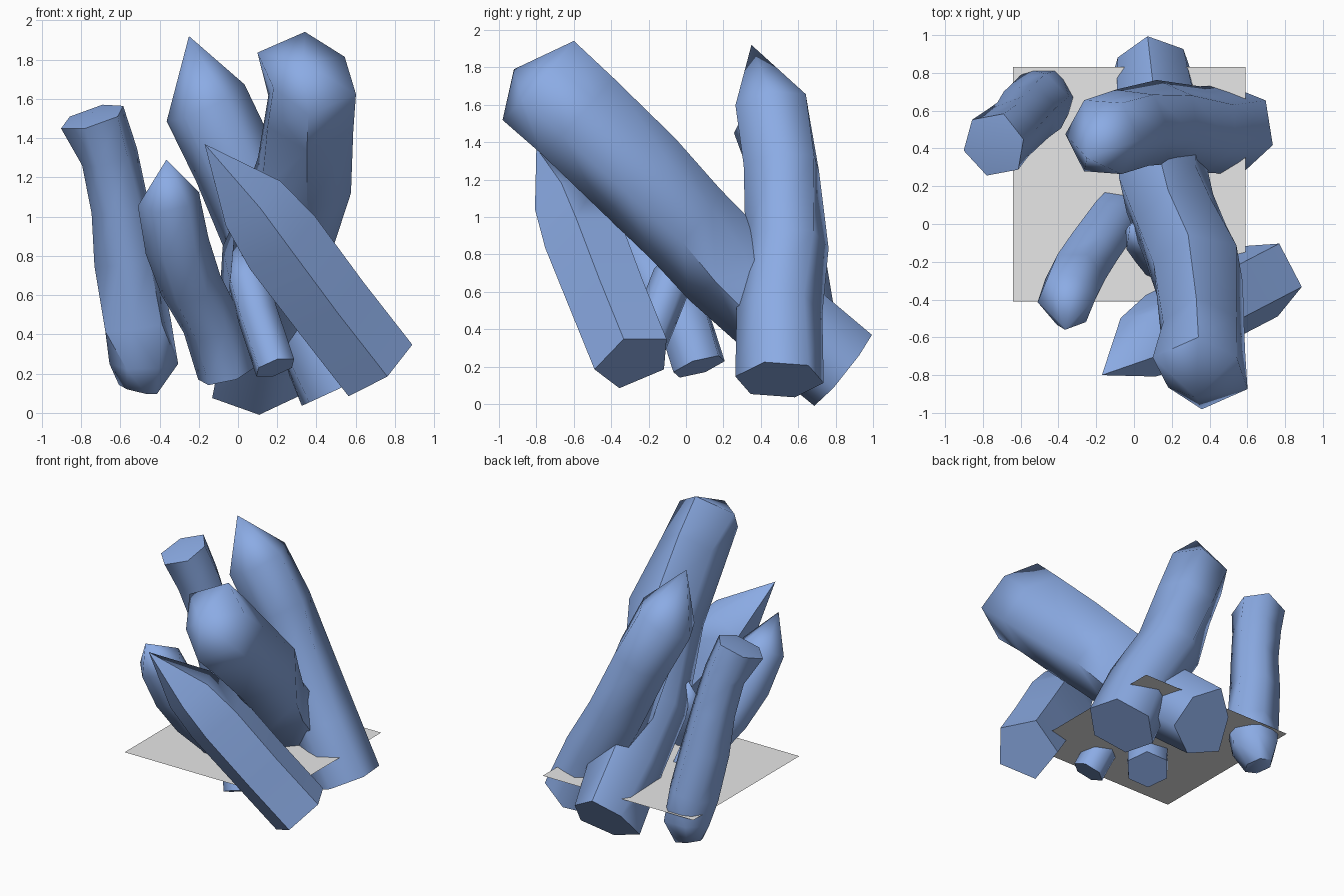
import bpy, bmesh, math
from mathutils import Vector

old = bpy.data.objects.get("Cube")
if old:
    bpy.data.objects.remove(old, do_unlink=True)


def material(name, rgb):
    m = bpy.data.materials.new(name)
    m.use_nodes = True
    m.diffuse_color = (*rgb, 1)
    m.node_tree.nodes["Principled BSDF"].inputs["Base Color"].default_value = (*rgb, 1)
    return m


blue = material("crystal blue", (0.26, 0.41, 0.78))
grey = material("ground grey", (0.8, 0.8, 0.8))


def finish(name, bm, mat):
    mesh = bpy.data.meshes.new(name)
    bm.to_mesh(mesh)
    bm.free()
    mesh.materials.append(mat)
    obj = bpy.data.objects.new(name, mesh)
    bpy.context.collection.objects.link(obj)
    return obj


def crystal(name, path, tip, phase=0, dents=None, sides=6):
    """Sweep a polygon along (x, y, z, radius) points and close it at a tip.
    dents maps (ring, corner) to a radius factor."""
    dents = dents or {}
    bm = bmesh.new()
    pts = [Vector(p[:3]) for p in path]
    rings = []
    for i, p in enumerate(path):
        t = (pts[min(i + 1, len(pts) - 1)] - pts[max(i - 1, 0)]).normalized()
        up = Vector((0, 0, 1))
        u = (up - t * up.dot(t)).normalized()
        v = t.cross(u)
        ring = []
        for k in range(sides):
            a = math.radians(phase) + math.tau * k / sides
            r = p[3] * dents.get((i, k), 1)
            ring.append(bm.verts.new(pts[i] + r * (u * math.cos(a) + v * math.sin(a))))
        rings.append(ring)
    for a, b in zip(rings, rings[1:]):
        for k in range(sides):
            n = (k + 1) % sides
            bm.faces.new((a[k], a[n], b[n], b[k]))
    bm.faces.new(rings[0][::-1])
    apex = bm.verts.new(tip)
    for k in range(sides):
        bm.faces.new((rings[-1][k], rings[-1][(k + 1) % sides], apex))
    bmesh.ops.recalc_face_normals(bm, faces=bm.faces)
    obj = finish(name, bm, blue)
    for poly in obj.data.polygons:
        poly.use_smooth = True
    obj.data.set_sharp_from_angle(angle=math.radians(65))
    return obj


# Pointed crystals
crystal("tall_back_crystal",
        [(.53, .5, .13, .24), (.36, .5, .5, .23), (.15, .54, .85, .225),
         (-.01, .51, 1.26, .22), (-.165, .46, 1.58, .22)],
        (-.25, .35, 1.92), phase=-20)
crystal("curved_front_crystal",
        [(-.06, .07, .2, .15), (-.13, -.01, .45, .155), (-.24, -.17, .65, .16),
         (-.31, -.29, .85, .165), (-.355, -.4, 1.09, .16)],
        (-.365, -.56, 1.29))
crystal("leaning_front_crystal",
        [(.71, -.28, .23, .22), (.46, -.41, .55, .22), (.21, -.54, .88, .225),
         (.06, -.63, 1.08, .19)],
        (-.17, -.8, 1.37), phase=36, sides=5)
crystal("small_crystal",
        [(.19, -.25, .23, .11), (.1, -.14, .5, .11), (.05, -.07, .68, .11)],
        (-.02, 0, .9), phase=30)

# Broken crystals with dented flanks
crystal("large_broken_crystal",
        [(.09, .84, .18, .245), (.13, .5, .46, .25), (.17, .2, .75, .27),
         (.24, 0, .96, .27), (.32, -.25, 1.22, .28), (.34, -.58, 1.54, .28),
         (.35, -.79, 1.73, .285)],
        (.33, -.92, 1.79),
        dents={(0, 1): .8, (0, 2): 1.1, (0, 5): .85,
               (2, 5): .75, (3, 5): .85, (3, 1): .9, (4, 1): .85, (5, 1): .75,
               (5, 5): .85, (4, 2): .9, (5, 2): .8, (6, 2): .7, (6, 5): .8})
crystal("left_broken_crystal",
        [(-.51, .69, .12, .1), (-.48, .67, .25, .175), (-.51, .63, .45, .175),
         (-.57, .58, .78, .17), (-.61, .53, 1.05, .16), (-.67, .48, 1.3, .165),
         (-.735, .42, 1.51, .18)],
        (-.74, .42, 1.53), phase=30,
        dents={(2, 3): .8, (3, 3): .9, (5, 2): .8, (4, 2): .9, (6, 5): .9,
               (1, 3): .85})

# Thin ground sheet crossing the lower crystals
bm = bmesh.new()
bm.faces.new([bm.verts.new((x, y, .355)) for x, y in
              ((-.64, -.41), (.59, -.41), (.59, .83), (-.64, .83))])
finish("ground_sheet", bm, grey)
